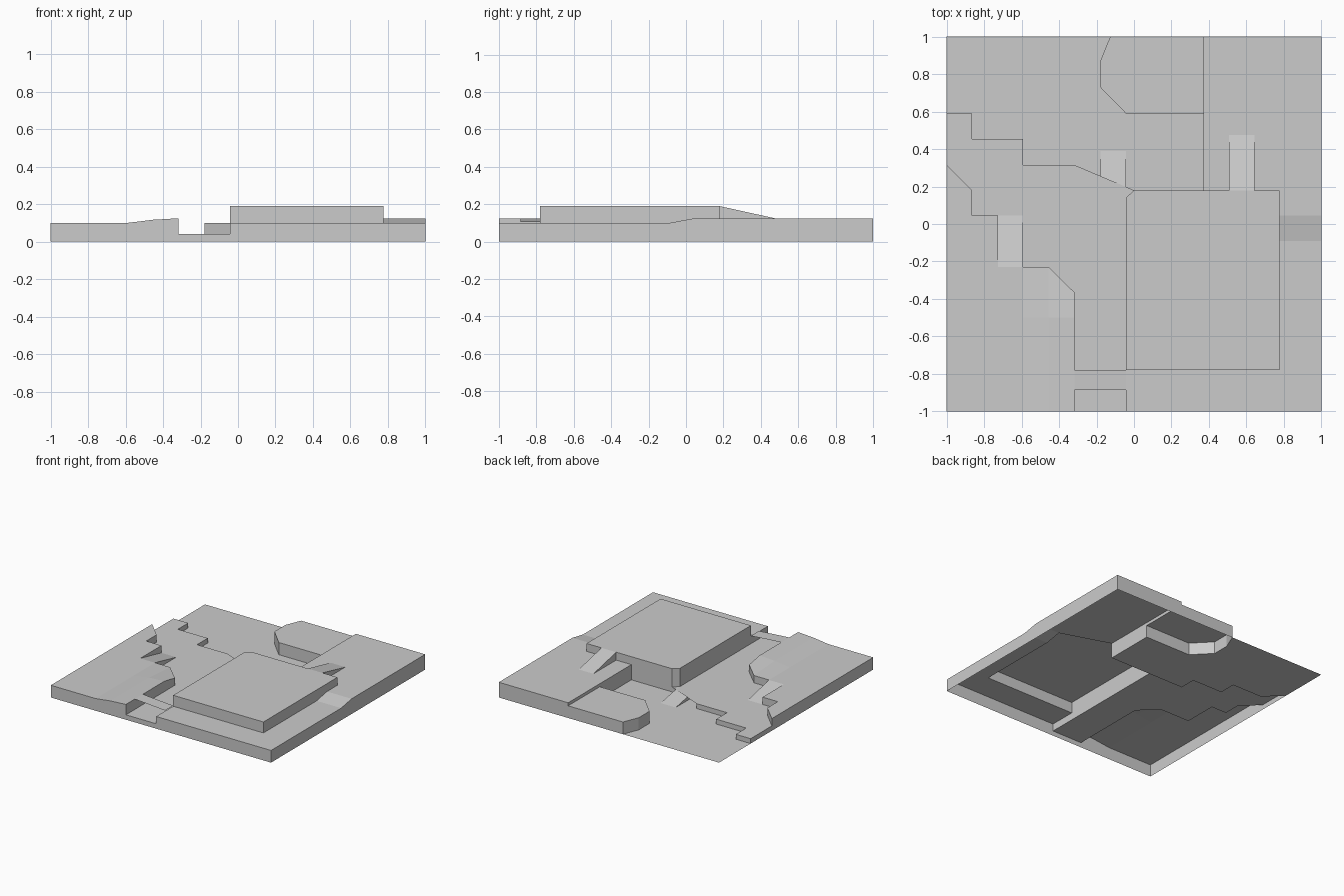
import bpy, bmesh

if "Cube" in bpy.data.objects:
    bpy.data.objects.remove(bpy.data.objects["Cube"])

LOW, MID, BASE, HIGH, TOP = 0.0, 0.04, 0.10, 0.125, 0.19


def region(name, pts, z=None, walls=None):
    """Sheet over an anticlockwise outline; walls maps edge number -> lower z
    (one value, or a pair for the two ends)."""
    bm = bmesh.new()
    co = [p if len(p) == 3 else (p[0], p[1], z) for p in pts]
    vs = [bm.verts.new(c) for c in co]
    bm.faces.new(vs)
    for i, lo in (walls or {}).items():
        j = (i + 1) % len(co)
        la, lb = lo if isinstance(lo, tuple) else (lo, lo)
        a, b = co[i], co[j]
        f = [vs[j], vs[i]]
        if a[2] - la > 1e-4:
            f.append(bm.verts.new((a[0], a[1], la)))
        if b[2] - lb > 1e-4:
            f.append(bm.verts.new((b[0], b[1], lb)))
        bm.faces.new(f)
    bmesh.ops.triangulate(bm, faces=[f for f in bm.faces if len(f.verts) > 4])
    me = bpy.data.meshes.new(name)
    bm.to_mesh(me)
    bm.free()
    ob = bpy.data.objects.new(name, me)
    bpy.context.collection.objects.link(ob)
    return ob


def ramp(name, x0, x1, y0, y1, z0, z1, walls=None):
    """Sloped sheet running along y."""
    return region(name, [(x0, y0, z0), (x1, y0, z0), (x1, y1, z1), (x0, y1, z1)],
                  walls=walls)


# Lowest floor at the back left, reaching behind the plateau
region("low_floor", [(-1, .59), (-.865, .59), (-.865, .455), (-.593, .455),
                     (-.593, .315), (-.318, .315), (-.318, .18), (.37, .18),
                     (.37, .59), (-.043, .59), (-.18, .73), (-.18, .87),
                     (-.127, 1), (-1, 1)], LOW)

# Sunken path with stepped edge, running out to the front
region("sunken_path", [(-.318, -1), (-.043, -1), (-.043, .14), (0, .18), (-.318, .18),
                       (-.318, .315), (-.593, .315), (-.593, .455), (-.865, .455),
                       (-.865, .59), (-1, .59), (-1, .315), (-.865, .18),
                       (-.865, .045), (-.727, .045), (-.727, -.23), (-.456, -.23),
                       (-.318, -.365)], MID,
       {0: LOW, **{i: LOW for i in range(3, 11)}})

# Left ground
region("left_ground", [(-1, -1), (-.593, -1), (-.593, -.23), (-.727, -.23),
                       (-.727, .045), (-.865, .045), (-.865, .18), (-1, .315)], BASE,
       {0: LOW, 3: MID, 4: MID, 5: MID, 6: MID, 7: LOW})

# Low rise beside the path
rise = [(-.593, .10, -.23), (-.456, .117, -.23), (-.318, HIGH, -.365)]
for n, ((xa, za, ya), (xb, zb, yb)) in enumerate(zip(rise, rise[1:])):
    side = {1: MID} if n == 1 else {}
    region(f"rise_{n}", [(xa, -1, za), (xb, -1, zb), (xb, -.5, zb), (xa, -.5, za)],
           walls={0: LOW, **side})
    region(f"rise_end_{n}", [(xa, -.5, za), (xb, -.5, zb), (xb, yb, BASE), (xa, ya, BASE)],
           walls={2: MID, **side})

# Front and right ground around the plateau
region("front_ground", [(-.043, -1), (1, -1), (1, -.09), (.777, -.09), (.777, -.78),
                        (-.043, -.78)], BASE, {0: LOW, 1: LOW, 5: MID})
ramp("right_slope", .777, 1, -.09, .045, BASE, HIGH, {1: LOW})

# Back right ground
region("back_right_ground", [(.777, .045), (1, .045), (1, 1), (.37, 1), (.37, .59),
                             (.37, .18), (.777, .18)], HIGH,
       {1: LOW, 2: LOW, 3: BASE, 4: LOW})

# Back terrace with cut corners
region("back_terrace", [(.37, 1), (-.127, 1), (-.18, .87), (-.18, .73), (-.043, .59),
                        (.37, .59)], BASE, {i: LOW for i in range(5)})

# Main plateau
region("plateau", [(-.043, -.78), (.777, -.78), (.777, -.09), (.777, .045), (.777, .18),
                   (.37, .18), (0, .18), (-.043, .14)], TOP,
       {0: BASE, 1: BASE, 2: (BASE, HIGH), 3: HIGH, 4: HIGH, 5: LOW,
        6: (LOW, MID), 7: MID})

# Ramps between levels
ramp("left_ramp", -.727, -.593, -.23, .045, BASE, MID, {1: MID})
ramp("path_ramp", -.18, -.043, .18, .39, MID, LOW, {1: LOW, 3: LOW})
ramp("plateau_ramp", .508, .642, .18, .475, TOP, HIGH, {1: HIGH, 3: HIGH})

# Thin bridge across the path
region("bridge", [(-.318, -.885, HIGH), (-.043, -.885, .105), (-.043, -.78, .105),
                  (-.318, -.78, HIGH)])
